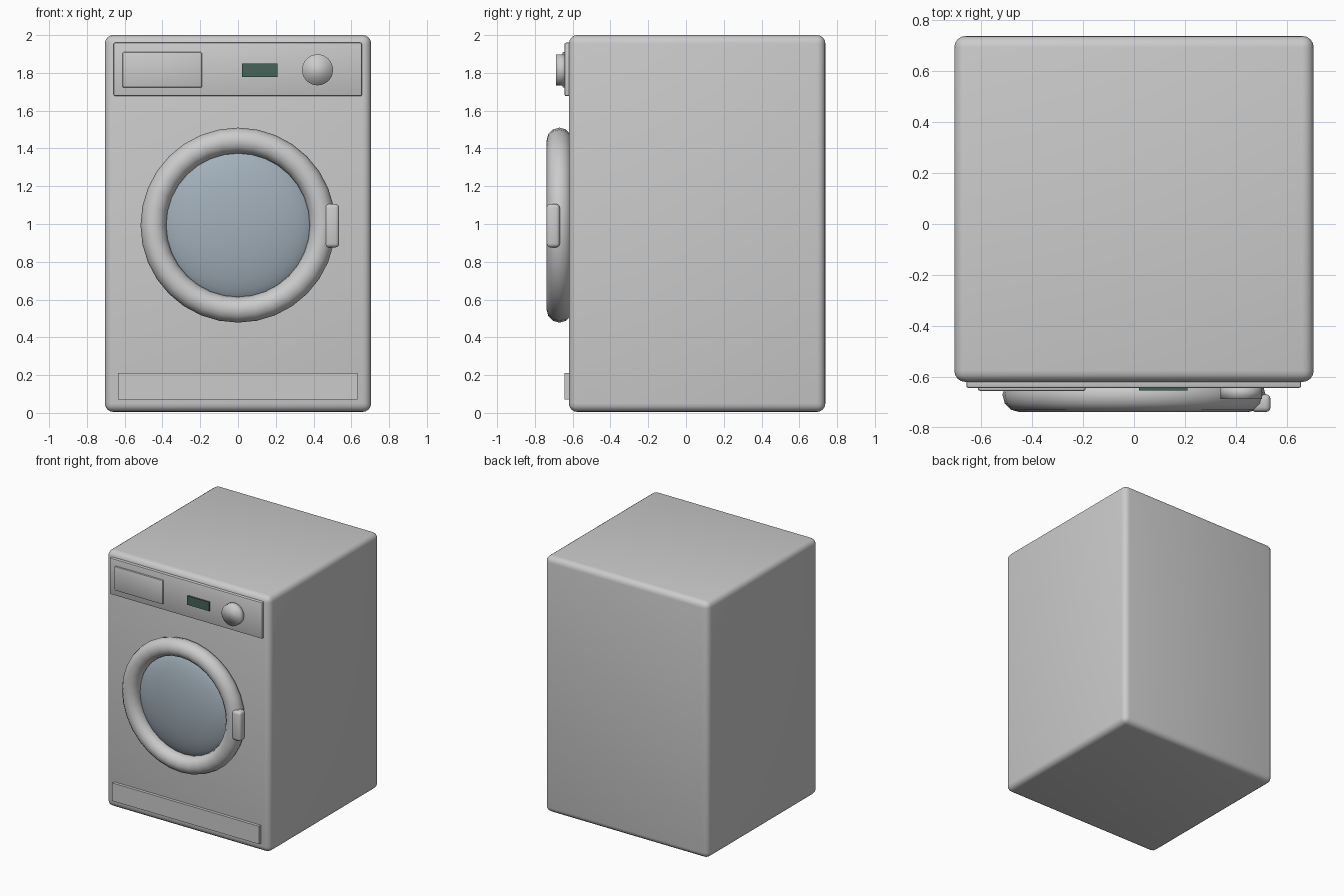
import bpy
from math import pi, radians

if "Cube" in bpy.data.objects:
    bpy.data.objects.remove(bpy.data.objects["Cube"])


def material(name, color):
    m = bpy.data.materials.new(name)
    m.diffuse_color = color
    m.use_nodes = True
    m.node_tree.nodes["Principled BSDF"].inputs["Base Color"].default_value = m.diffuse_color
    return m


def box(name, x, y, z, bevel=0.0, segments=3, mat=None):
    """Box from (min, max) ranges with optional rounded edges."""
    bpy.ops.mesh.primitive_cube_add(
        size=1, location=[(a + b) / 2 for a, b in (x, y, z)])
    ob = bpy.context.object
    ob.name = name
    ob.scale = [b - a for a, b in (x, y, z)]
    bpy.ops.object.transform_apply(location=False, rotation=False, scale=True)
    if bevel:
        mod = ob.modifiers.new("rounding", 'BEVEL')
        mod.width = bevel
        mod.segments = segments
        bpy.ops.object.modifier_apply(modifier=mod.name)
        bpy.ops.object.shade_smooth_by_angle(angle=radians(40))
    if mat:
        ob.data.materials.append(mat)
    return ob


glass = material("door_glass", (0.36, 0.43, 0.49, 1))
screen = material("display_screen", (0.06, 0.13, 0.10, 1))

# Cabinet
box("cabinet", (-0.705, 0.705), (-0.62, 0.738), (0.005, 2.0), 0.045, 4)

# Control panel with detergent drawer and display
box("control_panel", (-0.658, 0.656), (-0.643, -0.60), (1.677, 1.96), 0.008, 2)
box("detergent_drawer", (-0.612, -0.19), (-0.655, -0.63), (1.722, 1.911), 0.009, 2)
box("display", (0.02, 0.21), (-0.654, -0.63), (1.779, 1.849), mat=screen)

# Programme knob, softly shaded cap
bpy.ops.mesh.primitive_cylinder_add(vertices=32, radius=0.082, depth=0.055,
                                    location=(0.421, -0.6595, 1.816),
                                    rotation=(pi / 2, 0, 0))
bpy.context.object.name = "programme_knob"
bpy.ops.object.shade_smooth()

# Door ring
bpy.ops.mesh.primitive_torus_add(major_radius=0.448, minor_radius=0.068,
                                 major_segments=32, minor_segments=12,
                                 location=(0, -0.67, 0.994),
                                 rotation=(pi / 2, 0, 0))
bpy.context.object.name = "door_ring"
bpy.ops.object.shade_smooth()

# Domed door glass
bpy.ops.mesh.primitive_uv_sphere_add(segments=32, ring_count=16, radius=1,
                                     location=(0, -0.62, 0.994),
                                     rotation=(pi / 2, 0, 0))
dome = bpy.context.object
dome.name = "door_glass"
dome.scale = (0.41, 0.41, 0.11)
dome.data.materials.append(glass)
bpy.ops.object.shade_smooth()

# Door handle
box("door_handle", (0.459, 0.536), (-0.738, -0.668), (0.876, 1.106), 0.02, 3)

# Kick plate
box("kick_plate", (-0.634, 0.632), (-0.643, -0.60), (0.072, 0.212))
